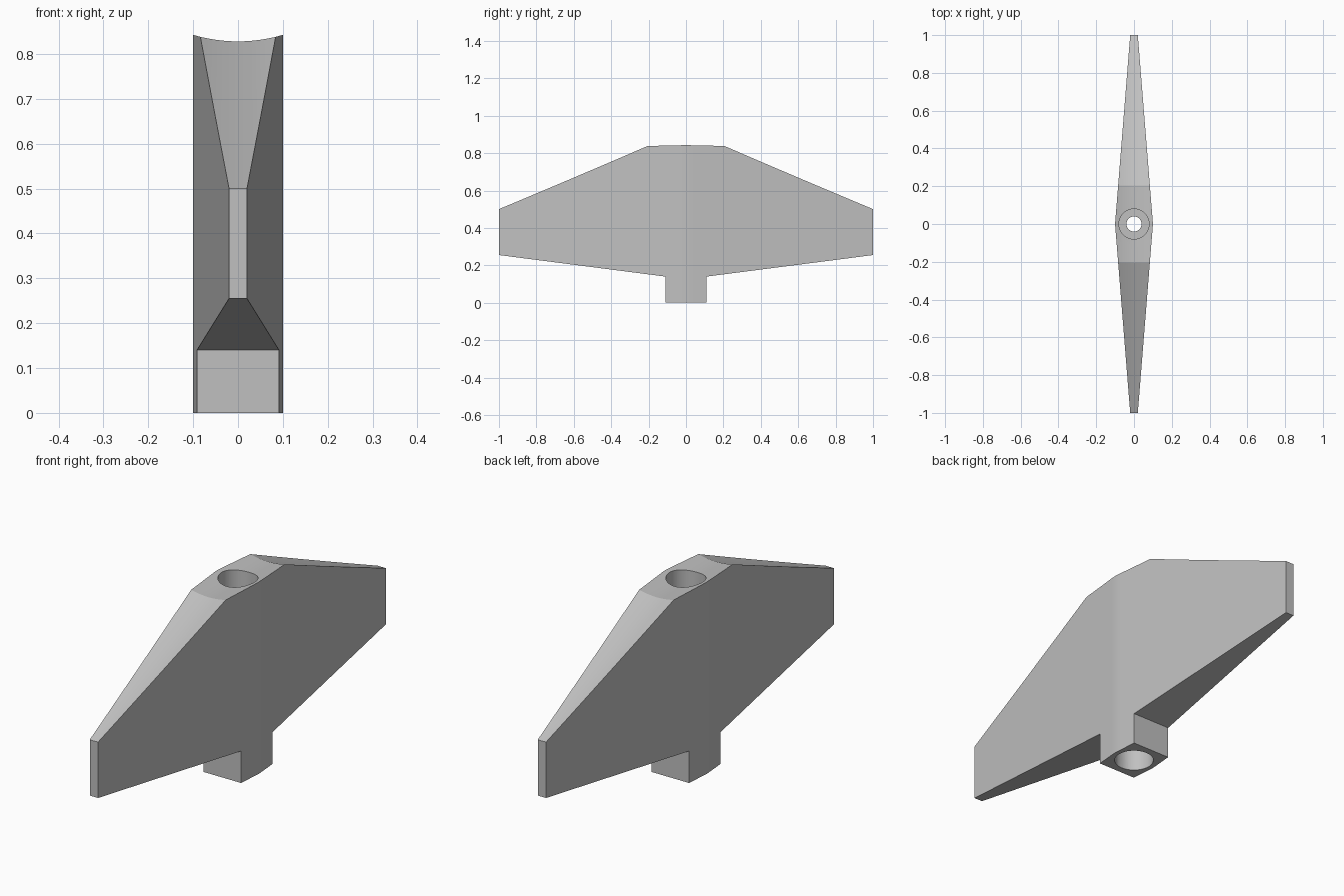
import bpy
import bmesh

cube = bpy.data.objects.get("Cube")
if cube:
    bpy.data.objects.remove(cube, do_unlink=True)

grey = bpy.data.materials.new("light_grey")
grey.use_nodes = True
colour = (0.53, 0.53, 0.53, 1)
grey.diffuse_color = colour
grey.node_tree.nodes["Principled BSDF"].inputs["Base Color"].default_value = colour


def loft(name, rings):
    """Closed solid through matching rings of points, capped at both ends."""
    bm = bmesh.new()
    loops = [[bm.verts.new(p) for p in ring] for ring in rings]
    for a, b in zip(loops, loops[1:]):
        for i in range(len(a)):
            j = (i + 1) % len(a)
            bm.faces.new((a[i], a[j], b[j], b[i]))
    bm.faces.new(loops[0])
    bm.faces.new(loops[-1])
    bmesh.ops.recalc_face_normals(bm, faces=bm.faces)
    mesh = bpy.data.meshes.new(name)
    bm.to_mesh(mesh)
    bm.free()
    mesh.materials.append(grey)
    obj = bpy.data.objects.new(name, mesh)
    bpy.context.collection.objects.link(obj)
    return obj


def cylinder(name, radius, low, high):
    bpy.ops.mesh.primitive_cylinder_add(vertices=48, radius=radius, depth=high - low,
                                        location=(0, 0, (low + high) / 2))
    obj = bpy.context.object
    obj.name = name
    obj.data.materials.append(grey)
    return obj


def combine(target, tool, operation):
    mod = target.modifiers.new(operation.lower(), 'BOOLEAN')
    mod.operation = operation
    mod.solver = 'EXACT'
    mod.object = tool
    bpy.context.view_layer.objects.active = target
    bpy.ops.object.modifier_apply(modifier=mod.name)
    bpy.data.objects.remove(tool, do_unlink=True)


# Side outline swept across the width, its top edge dished into a trough
bottom = [(-1, 0.255), (-0.11, 0.14), (-0.11, 0), (0.11, 0), (0.11, 0.14), (1, 0.255)]
top = [(1, 0.5), (0.205, 0.828), (-0.205, 0.828), (-1, 0.5)]
columns = 24
rings = []
for i in range(columns + 1):
    x = 0.12 * (2 * i / columns - 1)
    dish = 1.45 * x * x
    rings.append([(x, y, z) for y, z in bottom] + [(x, y, z + dish) for y, z in top])
body = loft("tapered_body", rings)

# Plan outline trims the sides to a slim taper, softly rounded at the middle
half = [(0.0185, 1.02), (0.0915, 0.11), (0.0955, 0.06), (0.0985, 0.025)]
right_side = half + [(0.1, 0)] + [(x, -y) for x, y in reversed(half)]
plan = right_side + [(-x, y) for x, y in reversed(right_side)]
combine(body, loft("plan_trim", [[(x, y, z) for x, y in plan] for z in (-0.1, 1)]), 'INTERSECT')

# Through bore with a wider socket at each end
combine(body, cylinder("bore", 0.04, -0.1, 1), 'DIFFERENCE')
combine(body, cylinder("top_socket", 0.08, 0.62, 1), 'DIFFERENCE')
combine(body, cylinder("foot_socket", 0.08, -0.1, 0.2), 'DIFFERENCE')

bpy.ops.object.select_all(action='DESELECT')
body.select_set(True)
bpy.context.view_layer.objects.active = body
bpy.ops.object.shade_smooth_by_angle(angle=0.35)
